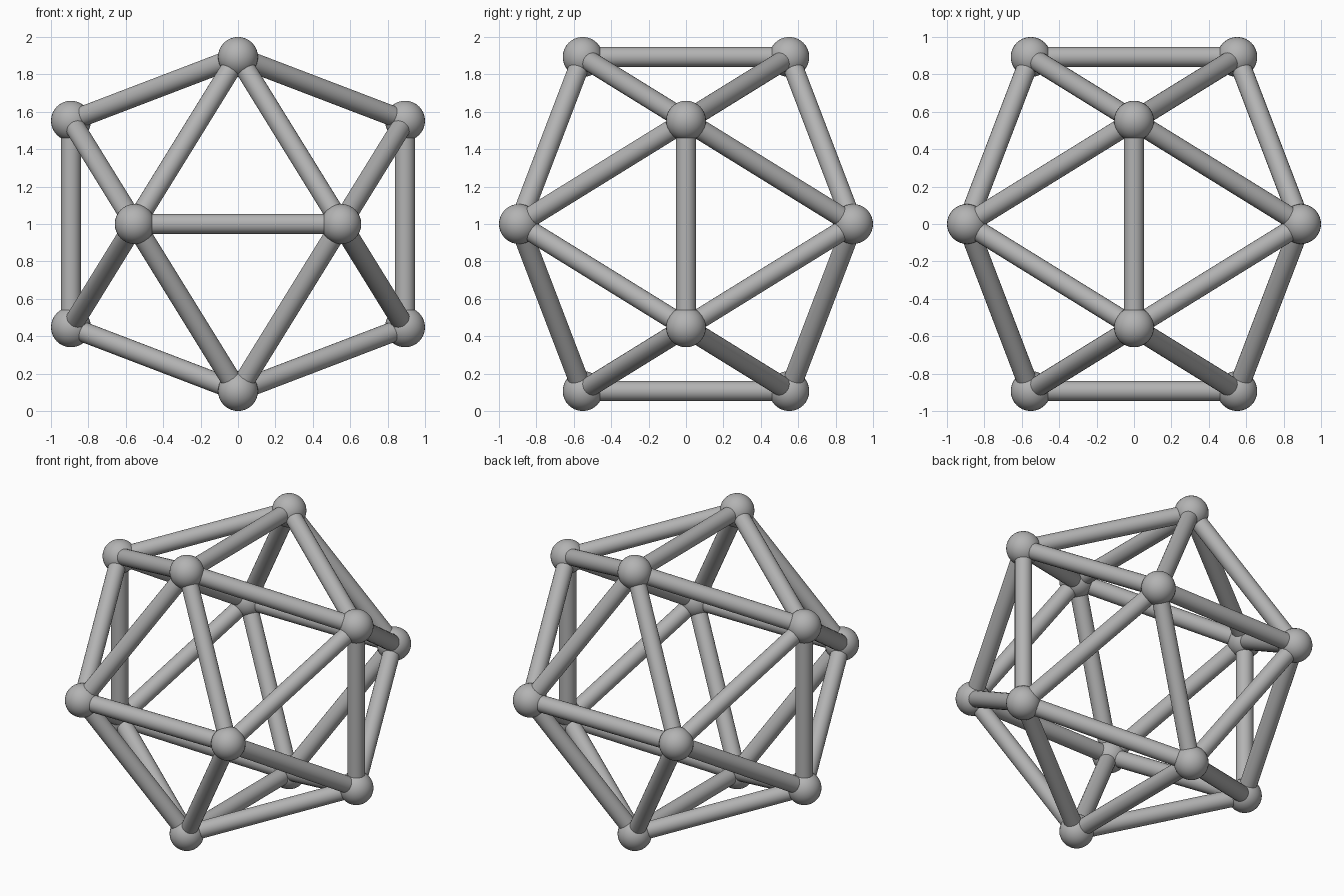
import bpy
import math
from itertools import combinations
from mathutils import Vector

if "Cube" in bpy.data.objects:
    bpy.data.objects.remove(bpy.data.objects["Cube"], do_unlink=True)

BALL_RADIUS = 0.107
STRUT_RADIUS = 0.054
LONG = 1 - BALL_RADIUS
SHORT = LONG * 2 / (1 + math.sqrt(5))
CENTRE = Vector((0, 0, 1))

grey = bpy.data.materials.new("plain_grey")
grey.use_nodes = True
colour = (0.45, 0.45, 0.45, 1)
grey.diffuse_color = colour
grey.node_tree.nodes["Principled BSDF"].inputs["Base Color"].default_value = colour


def finish(name):
    part = bpy.context.object
    part.name = name
    part.data.materials.append(grey)
    bpy.ops.object.shade_smooth_by_angle()


# Icosahedron corners: three golden rectangles at right angles
corners = []
for s in (-1, 1):
    for t in (-1, 1):
        corners += [Vector((s * SHORT, t * LONG, 0)),
                    Vector((0, s * SHORT, t * LONG)),
                    Vector((t * LONG, 0, s * SHORT))]

# Ball joints
for i, corner in enumerate(corners):
    bpy.ops.mesh.primitive_uv_sphere_add(segments=32, ring_count=16, radius=BALL_RADIUS,
                                         location=corner + CENTRE)
    finish(f"ball_joint_{i + 1}")

# Struts between neighbouring joints
edges = [(a, b) for a, b in combinations(corners, 2) if (a - b).length < SHORT * 2.1]
for i, (a, b) in enumerate(edges):
    span = b - a
    bpy.ops.mesh.primitive_cylinder_add(vertices=24, radius=STRUT_RADIUS, depth=span.length,
                                        location=(a + b) / 2 + CENTRE,
                                        rotation=span.to_track_quat('Z', 'Y').to_euler())
    finish(f"strut_{i + 1}")
